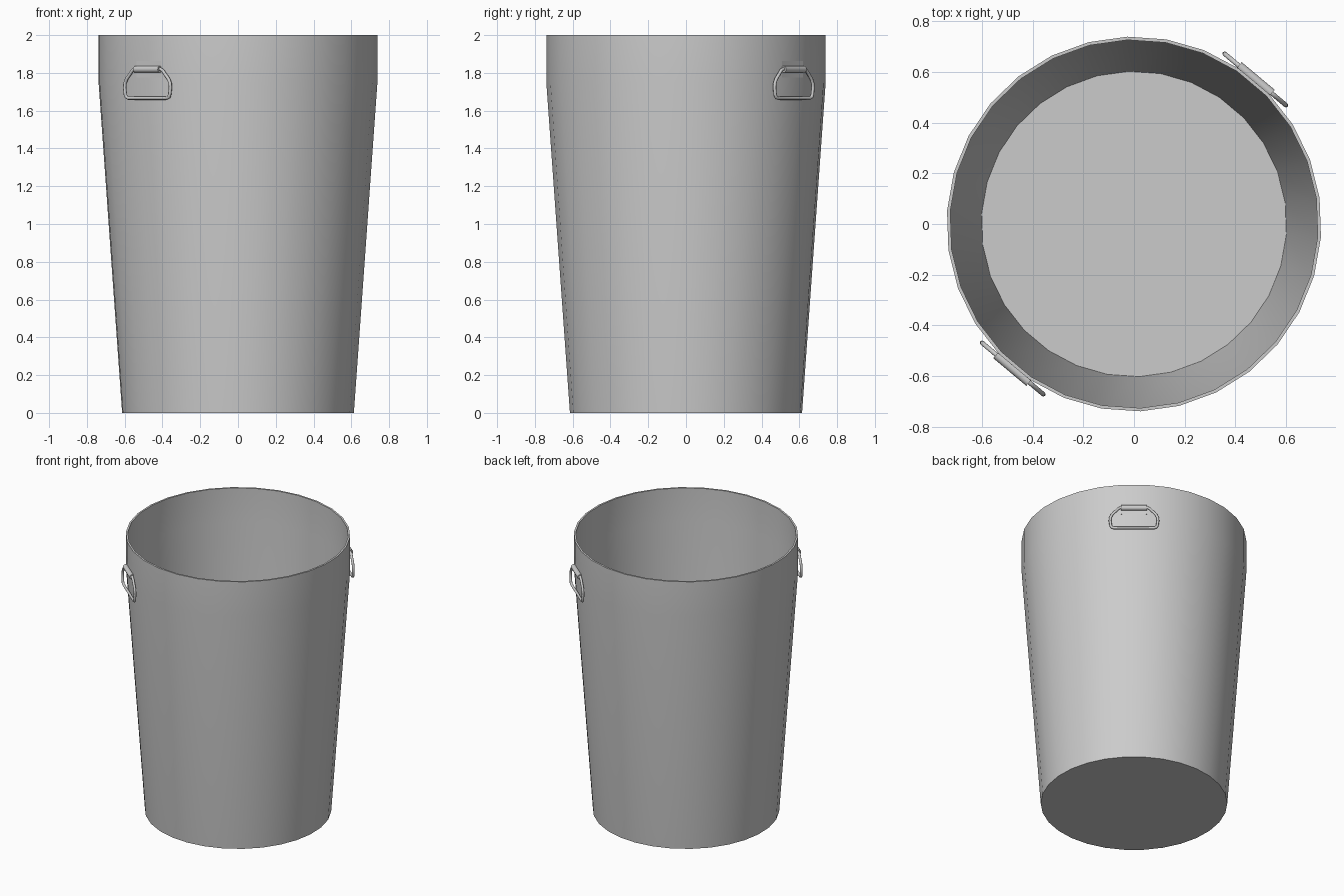
import bpy, bmesh
from math import radians, cos, sin, pi
from mathutils import Matrix

if "Cube" in bpy.data.objects:
    bpy.data.objects.remove(bpy.data.objects["Cube"])

SIDES = 30
ROT = radians(8)          # facet offset of the bucket
HANDLE_ANGLES = (50, 230)  # directions the handles face


def finish(name, bm, angle=30):
    bmesh.ops.recalc_face_normals(bm, faces=bm.faces)
    me = bpy.data.meshes.new(name)
    bm.to_mesh(me)
    bm.free()
    ob = bpy.data.objects.new(name, me)
    bpy.context.collection.objects.link(ob)
    bpy.ops.object.select_all(action='DESELECT')
    ob.select_set(True)
    bpy.context.view_layer.objects.active = ob
    bpy.ops.object.shade_smooth_by_angle(angle=radians(angle))
    return ob


# Bucket: revolved double-walled profile with a floor inside and below
profile = [(0.615, 0), (0.74, 1.75), (0.74, 2.0),
           (0.727, 2.0), (0.727, 1.75), (0.603, 0.012)]
bm = bmesh.new()
rings = [[bm.verts.new((r * cos(ROT + 2 * pi * i / SIDES),
                        r * sin(ROT + 2 * pi * i / SIDES), z))
          for i in range(SIDES)] for r, z in profile]
for a, b in zip(rings, rings[1:]):
    for i in range(SIDES):
        j = (i + 1) % SIDES
        bm.faces.new((a[i], a[j], b[j], b[i]))
bm.faces.new(rings[0])
bm.faces.new(rings[-1])
finish("bucket", bm)


def place(angle, dist, z=0):
    # local x runs along the wall, local -y points outward
    return Matrix.Rotation(radians(angle + 90), 4, 'Z') @ Matrix.Translation((0, -dist, z))


# Half of the D-shaped handle outline, mirrored to close the loop
half = [(0.085, 1.821), (0.102, 1.815), (0.145, 1.768), (0.156, 1.745),
        (0.158, 1.72), (0.153, 1.685), (0.147, 1.672), (0.132, 1.666)]
outline = half + [(-x, z) for x, z in reversed(half)]

for n, ang in enumerate(HANDLE_ANGLES, 1):
    # Wire handle
    cu = bpy.data.curves.new("handle_path", 'CURVE')
    cu.dimensions = '3D'
    cu.bevel_depth = 0.009
    cu.bevel_resolution = 2
    sp = cu.splines.new('POLY')
    sp.points.add(len(outline) - 1)
    for p, (x, z) in zip(sp.points, outline):
        p.co = (x, 0, z, 1)
    sp.use_cyclic_u = True
    tmp = bpy.data.objects.new("handle_path", cu)
    bpy.context.collection.objects.link(tmp)
    bm = bmesh.new()
    bm.from_mesh(tmp.to_mesh())
    tmp.to_mesh_clear()
    bpy.data.objects.remove(tmp)
    bm.transform(place(ang, 0.745))
    finish(f"handle_{n}", bm, 50)

    # Hinge sleeve wrapped round the wire
    bm = bmesh.new()
    bmesh.ops.create_cone(bm, cap_ends=True, segments=12, radius1=0.018,
                          radius2=0.018, depth=0.17)
    bm.transform(place(ang, 0.745, 1.819) @ Matrix.Rotation(pi / 2, 4, 'Y'))
    finish(f"hinge_sleeve_{n}", bm, 50)

    # Thin mounting plate set into the wall facet
    bm = bmesh.new()
    bmesh.ops.create_cube(bm, size=1)
    bm.transform(place(ang, 0.733, 1.819) @ Matrix.Diagonal((0.17, 0.006, 0.086, 1)))
    finish(f"hinge_plate_{n}", bm)
